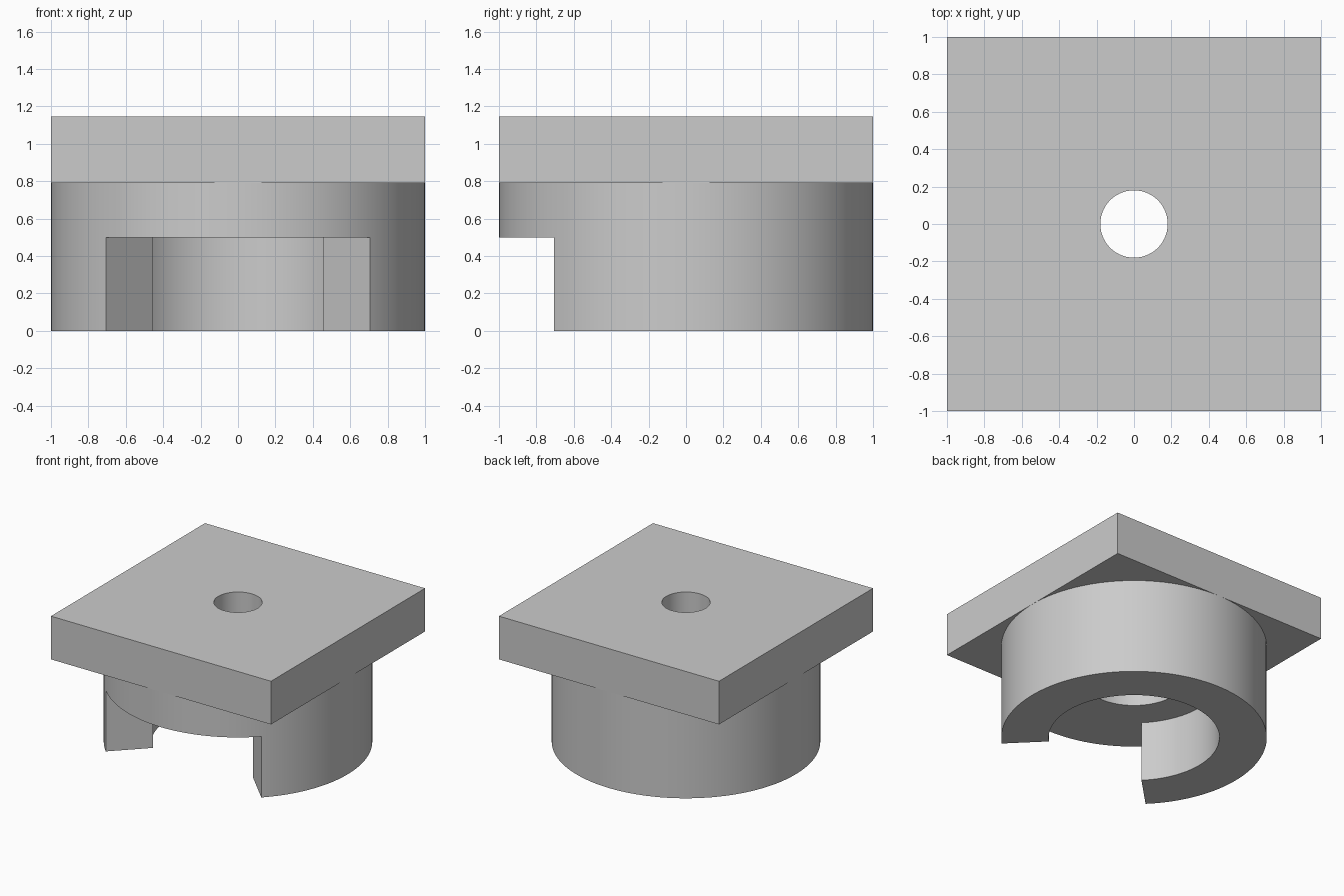
import bpy, bmesh, math
from mathutils import Matrix

cube = bpy.data.objects.get("Cube")
if cube:
    bpy.data.objects.remove(cube, do_unlink=True)

SEGMENTS = 128
PLATE_Z, TOP_Z, SLOT_Z = 0.79, 1.145, 0.5

grey = bpy.data.materials.new("plain grey")
grey.use_nodes = True
colour = (0.6, 0.6, 0.6, 1)
grey.diffuse_color = colour
grey.node_tree.nodes["Principled BSDF"].inputs["Base Color"].default_value = colour


def prism(name, outline, z0, z1):
    """Extrude a flat outline from z0 up to z1."""
    bm = bmesh.new()
    face = bm.faces.new([bm.verts.new((x, y, z0)) for x, y in outline])
    top = bmesh.ops.extrude_face_region(bm, geom=[face])
    moved = [v for v in top["geom"] if isinstance(v, bmesh.types.BMVert)]
    bmesh.ops.translate(bm, verts=moved, vec=(0, 0, z1 - z0))
    bmesh.ops.recalc_face_normals(bm, faces=bm.faces)
    mesh = bpy.data.meshes.new(name)
    bm.to_mesh(mesh)
    bm.free()
    mesh.materials.append(grey)
    obj = bpy.data.objects.new(name, mesh)
    bpy.context.collection.objects.link(obj)
    return obj


def circle(radius):
    step = math.tau / SEGMENTS
    return [(radius * math.cos((i + 0.5) * step), radius * math.sin((i + 0.5) * step))
            for i in range(SEGMENTS)]


def combine(target, other, operation):
    """Apply a boolean and discard the second solid."""
    mod = target.modifiers.new(operation.title(), "BOOLEAN")
    mod.operation, mod.solver, mod.object = operation, "EXACT", other
    bpy.context.view_layer.objects.active = target
    bpy.ops.object.modifier_apply(modifier=mod.name)
    bpy.data.objects.remove(other, do_unlink=True)


# Square plate joined to the round collar
body = prism("plate_with_collar", [(-1, -1), (1, -1), (1, 1), (-1, 1)], PLATE_Z, TOP_Z)
combine(body, prism("collar", circle(1), 0, PLATE_Z), "UNION")

# Lower pocket and the quarter opening at the front
combine(body, prism("pocket", circle(0.643), -0.2, SLOT_Z), "DIFFERENCE")
combine(body, prism("front_opening", [(0, 0), (-2, -2), (2, -2)], -0.3, SLOT_Z), "DIFFERENCE")

# Stepped bore through the collar and plate
combine(body, prism("wide_bore", circle(0.38), 0.3, PLATE_Z), "DIFFERENCE")
combine(body, prism("narrow_hole", circle(0.18), 0.2, 1.5), "DIFFERENCE")

# Smooth the curved walls, keep the rims crisp
bpy.ops.object.select_all(action="DESELECT")
body.select_set(True)
bpy.context.view_layer.objects.active = body
bpy.ops.object.shade_smooth_by_angle(angle=math.radians(30))
